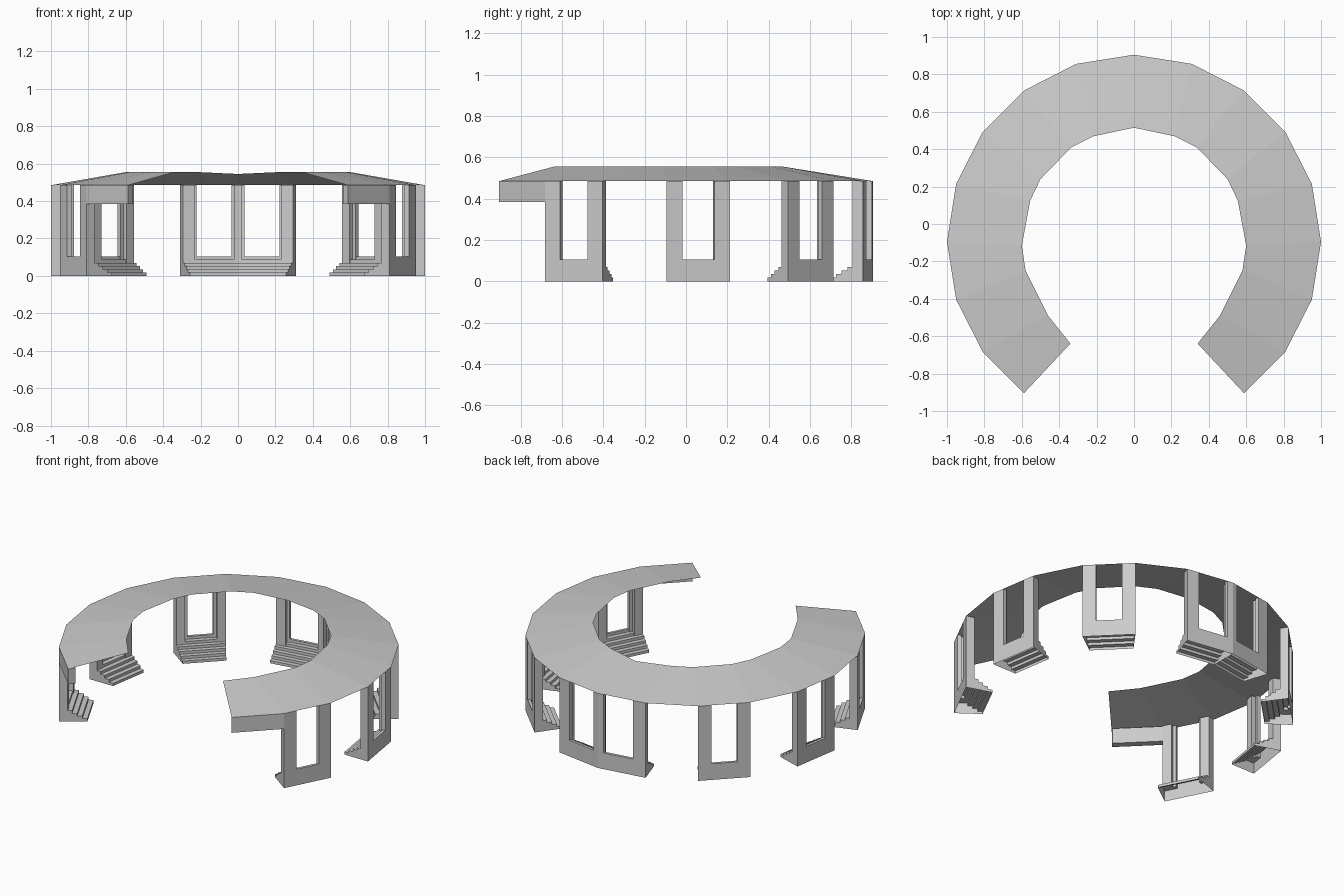
import bpy, bmesh
from math import sin, cos, radians

if "Cube" in bpy.data.objects:
    bpy.data.objects.remove(bpy.data.objects["Cube"])

CY = -0.095            # centre of the ring
EAVE = 0.485           # height of the outer roof edge


def ring(angle, r, z):
    a = radians(angle)
    return (r * sin(a), CY + r * cos(a), z)


def on_segment(k, f, d, z):
    """Point on side k of the 20-gon: fraction f along it, depth d inward."""
    a, b = ring(18 * k, 1 - d, z), ring(18 * k + 18, 1 - d, z)
    return tuple(p + (q - p) * f for p, q in zip(a, b))


def finish(name, bm):
    bmesh.ops.recalc_face_normals(bm, faces=bm.faces)
    me = bpy.data.meshes.new(name)
    bm.to_mesh(me)
    bm.free()
    ob = bpy.data.objects.new(name, me)
    bpy.context.collection.objects.link(ob)
    m = ob.modifiers.new("mirror", 'MIRROR')
    m.use_mirror_merge = False
    return ob


def extrude_profile(bm, k, f0, f1, profile, skip_last=False):
    """Sweep a (depth, height) profile along side k from f0 to f1."""
    rows = [[bm.verts.new(on_segment(k, f, d, z)) for d, z in profile]
            for f in (f0, f1)]
    n = len(profile)
    for i in range(n - 1 if skip_last else n):
        j = (i + 1) % n
        bm.faces.new((rows[0][i], rows[0][j], rows[1][j], rows[1][i]))
    for r in rows:
        bm.faces.new(r)


def block(bm, k, f0, f1, d0, d1, z0, z1):
    extrude_profile(bm, k, f0, f1, [(d0, z0), (d0, z1), (d1, z1), (d1, z0)])


# Stair profile: six steps falling inward, open underneath
RISE, TREAD = 0.0175, 0.03
stair = [(0, 0), (0, 6 * RISE)]
for i in range(6):
    d = 0.018 + i * TREAD
    stair += [(d, (6 - i) * RISE), (d, (5 - i) * RISE)]

# Window bays: stairs plus two rebated piers on every other side
bays = {0: ("back", 0.115, 0.74), 2: ("rear_side", 0.25, 0.75),
        4: ("side", 0.25, 0.75), 6: ("front_side", 0.26, 0.74)}
for k, (name, left, right) in bays.items():
    bm = bmesh.new()
    extrude_profile(bm, k, 0, 1, stair, skip_last=True)
    finish(name + "_steps", bm)

    bm = bmesh.new()
    rebate = min(0.07, left * 0.4)
    for edge, opening, s in ((0, left, -rebate), (1, right, rebate)):
        lo, hi = sorted((edge, opening))
        block(bm, k, lo, hi, 0, 0.025, 0.07, EAVE)
        lo, hi = sorted((edge, opening + s))
        block(bm, k, lo, hi, 0.025, 0.052, 0.07, EAVE)
    finish(name + "_piers", bm)

# Lintel hanging under each open end of the roof
bm = bmesh.new()
block(bm, 7, 0, 1, 0, 0.045, 0.385, EAVE)
finish("end_lintel", bm)

# Roof: sloping sheet with an uneven inner edge
inner = [(0, 0.61), (20.8, 0.604), (33.6, 0.606), (56.2, 0.602), (68.4, 0.597),
         (92, 0.6), (105, 0.6), (130.6, 0.606), (148, 0.642)]
bm = bmesh.new()
pairs = []
for k, (a, r) in enumerate(inner):
    z = 0.545 if k == 0 else 0.555
    pairs.append((bm.verts.new(ring(18 * k, 1, EAVE)), bm.verts.new(ring(a, r, z))))
for (o0, i0), (o1, i1) in zip(pairs, pairs[1:]):
    bm.faces.new((o0, i0, i1, o1))
bm.normal_update()
for f in bm.faces:
    if f.normal.z < 0:
        f.normal_flip()
me = bpy.data.meshes.new("roof")
bm.to_mesh(me)
bm.free()
roof = bpy.data.objects.new("roof", me)
bpy.context.collection.objects.link(roof)
roof.modifiers.new("mirror", 'MIRROR')
